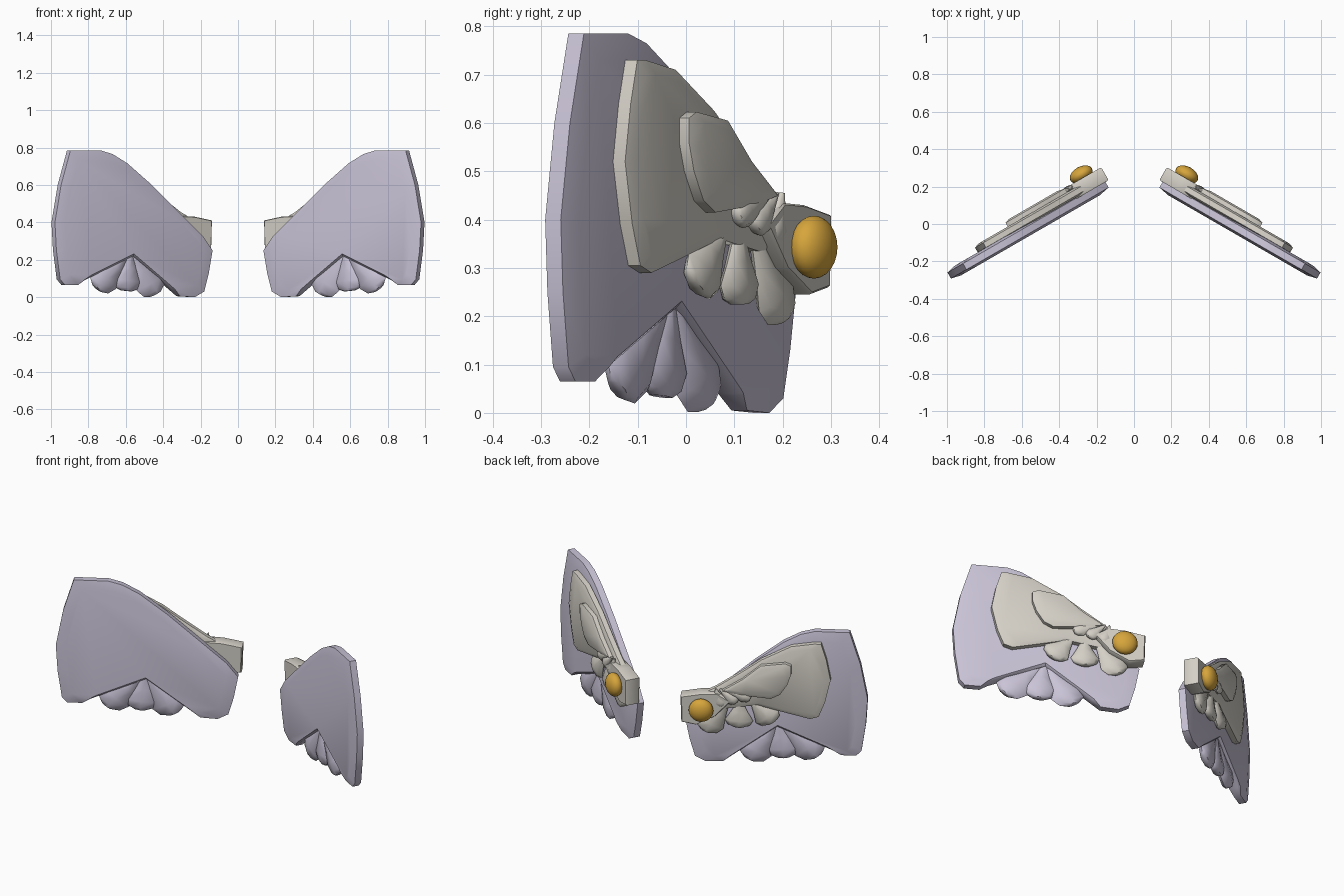
import bpy, bmesh, math
from mathutils import Vector, Matrix

if "Cube" in bpy.data.objects:
    bpy.data.objects.remove(bpy.data.objects["Cube"])


def material(name, rgb):
    m = bpy.data.materials.new(name)
    m.use_nodes = True
    m.diffuse_color = (*rgb, 1)
    m.node_tree.nodes["Principled BSDF"].inputs["Base Color"].default_value = (*rgb, 1)
    return m


LAVENDER = material("lavender", (0.59, 0.55, 0.68))
CREAM = material("cream", (0.66, 0.63, 0.57))
GOLD = material("gold", (0.68, 0.38, 0.045))

SIN, COS = math.sin(math.radians(30)), math.cos(math.radians(30))


def place(side, x, d, z):
    """Point on the swept wing plane: x across, d towards the back, z up."""
    return Vector((side * (x + d * SIN), 0.295 - x * SIN / COS + d * COS, z))


def loft(name, rings, mat, angle=40):
    """Skin closed rings of points and cap both ends."""
    bm = bmesh.new()
    loops = [[bm.verts.new(p) for p in ring] for ring in rings]
    n = len(loops[0])
    for a, b in zip(loops, loops[1:]):
        for i in range(n):
            j = (i + 1) % n
            bm.faces.new((a[i], a[j], b[j], b[i]))
    bm.faces.new(loops[0])
    bm.faces.new(loops[-1])
    bmesh.ops.recalc_face_normals(bm, faces=bm.faces)
    finish(name, bm, mat, angle)


def finish(name, bm, mat, angle):
    mesh = bpy.data.meshes.new(name)
    bm.to_mesh(mesh)
    bm.free()
    mesh.materials.append(mat)
    ob = bpy.data.objects.new(name, mesh)
    bpy.context.collection.objects.link(ob)
    bpy.ops.object.select_all(action='DESELECT')
    ob.select_set(True)
    bpy.context.view_layer.objects.active = ob
    bpy.ops.object.shade_smooth_by_angle(angle=math.radians(angle))


def plate(name, side, outline, d, half, mat, shrink=0.88, rim=0.6):
    """Flat panel with a softly thinned rim."""
    cx = sum(p[0] for p in outline) / len(outline)
    cz = sum(p[1] for p in outline) / len(outline)
    rings = []
    for scale, depth in ((shrink, -half), (1, -half * rim), (1, half * rim), (shrink, half)):
        rings.append([place(side, cx + (x - cx) * scale, d + depth, cz + (z - cz) * scale)
                      for x, z in outline])
    loft(name, rings, mat)


def feather(name, side, root, tip, width, d, half, mat):
    """Ridged lobe that widens from its root and rounds off at the tip."""
    a, b = Vector(root), Vector(tip)
    across = (b - a).orthogonal().normalized() * width / 2
    rings = []
    for t, s in ((0, 0.1), (0.45, 0.6), (0.75, 1), (0.93, 0.8), (1, 0.4)):
        c = a.lerp(b, t)
        ring = []
        for k in range(8):
            ang = math.tau * k / 8
            p = c + across * s * math.cos(ang)
            ring.append(place(side, p.x, d + half * (0.4 + 0.6 * s) * math.sin(ang), p.y))
        rings.append(ring)
    loft(name, rings, mat, 50)


# Outlines as (across, height)
MAIN = [(.745, .785), (.905, .785), (.955, .6), (.988, .4), (.98, .25), (.96, .095),
        (.935, .065), (.865, .065), (.83, .09), (.57, .22), (.36, .04), (.32, .005),
        (.24, 0), (.19, .03), (.165, .13), (.145, .25), (.2, .33), (.3, .43),
        (.47, .6), (.6, .715), (.68, .765)]
MIDDLE = [(.776, .73), (.745, .73), (.638, .71), (.5, .625), (.41, .55), (.29, .455),
          (.2, .4), (.2, .31), (.48, .36), (.6, .325), (.725, .29), (.765, .305),
          (.794, .39), (.82, .52), (.80, .64)]
UPPER = [(.64, .61), (.613, .623), (.5, .605), (.414, .52), (.32, .45), (.4, .43),
         (.545, .415), (.588, .44), (.622, .5), (.64, .56)]
SHOULDER = [(.128, .41), (.132, .26), (.2, .245), (.29, .3), (.36, .39), (.3, .435), (.22, .43)]

for side, word in ((1, "left"), (-1, "right")):
    # Large lavender wing panel with three fanned feathers
    plate(word + "_main_wing", side, MAIN, 0, 0.031, LAVENDER)
    for i, tip in enumerate(((.755, .048), (.6, .034), (.44, .018))):
        feather(f"{word}_main_feather_{i + 1}", side, (.575, .25), tip, .16, 0, .028, LAVENDER)

    # Middle cream layer and its feathers
    plate(word + "_middle_layer", side, MIDDLE, .046, .024, CREAM)
    for i, tip in enumerate(((.55, .258), (.395, .225), (.24, .195))):
        feather(f"{word}_middle_feather_{i + 1}", side, (.45 - .05 * i, .385), tip, .13, .05, .024, CREAM)

    # Upper cream layer and its feathers
    plate(word + "_upper_layer", side, UPPER, .08, .022, CREAM, shrink=.8)
    for i, tip in enumerate(((.45, .405), (.385, .38), (.32, .355))):
        feather(f"{word}_upper_feather_{i + 1}", side, (.33 - .02 * i, .455), tip, .07, .08, .02, CREAM)

    # Shoulder block with the gold joint
    plate(word + "_shoulder", side, SHOULDER, .055, .04, CREAM, shrink=.95, rim=.8)
    bm = bmesh.new()
    turn = Matrix.Rotation(-side * math.radians(30), 4, 'Z')
    bmesh.ops.create_uvsphere(bm, u_segments=20, v_segments=12, radius=1,
                              matrix=Matrix.Translation(place(side, .225, .115, .343)) @ turn
                              @ Matrix.Diagonal((.066, .042, .065, 1)))
    finish(word + "_gold_joint", bm, GOLD, 60)
